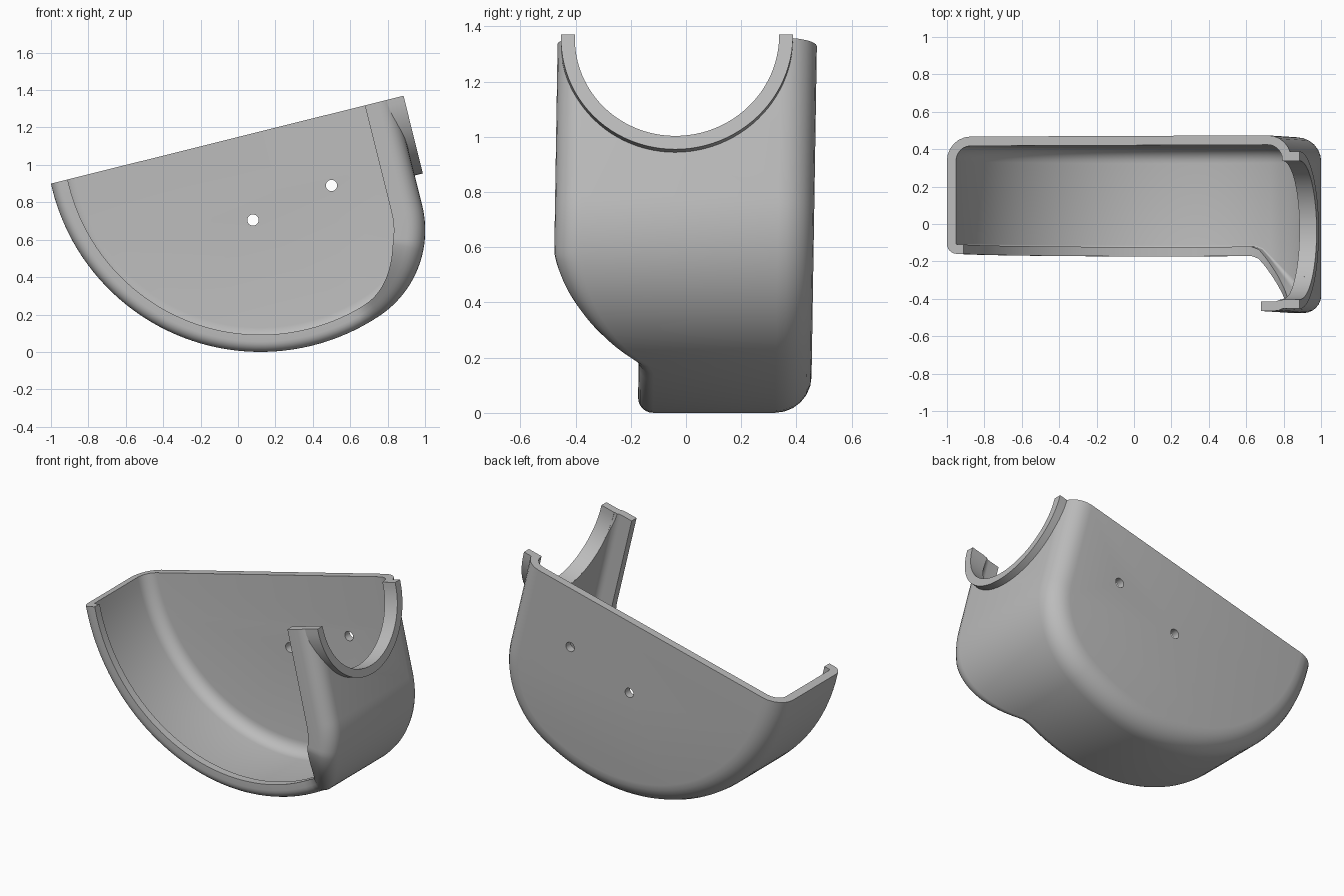
import bpy, bmesh, math
from mathutils import Matrix, Vector

cube = bpy.data.objects.get("Cube")
if cube:
    bpy.data.objects.remove(cube, do_unlink=True)

grey = bpy.data.materials.new("plain grey")
grey.use_nodes = True
colour = (0.5, 0.5, 0.5, 1)
grey.diffuse_color = colour
grey.node_tree.nodes["Principled BSDF"].inputs["Base Color"].default_value = colour

TILT = math.radians(14)
TOP = 1.115                  # height of the sloping rim in the tilted frame
BACK, FRONT, NOSE = 0.467, -0.16, -0.472
WALL, CORNER = 0.05, 0.13


def place(u, y, v):
    """Tilted frame (u along the rim, v across it) to model space, with slight draft."""
    x = u * math.cos(TILT) - v * math.sin(TILT)
    z = u * math.sin(TILT) + v * math.cos(TILT)
    return Vector((x, y + 0.016 * (z - 0.9), z))


def finish(bm, name):
    bmesh.ops.recalc_face_normals(bm, faces=bm.faces)
    mesh = bpy.data.meshes.new(name)
    bm.to_mesh(mesh)
    bm.free()
    mesh.materials.append(grey)
    obj = bpy.data.objects.new(name, mesh)
    bpy.context.collection.objects.link(obj)
    return obj


def arc(cu, cv, r, a0, a1, n):
    """Arc as (u, v, outward normal u, outward normal v)."""
    out = []
    for i in range(n + 1):
        a = math.radians(a0 + (a1 - a0) * i / n)
        c, s = math.cos(a), math.sin(a)
        out.append((cu + r * c, cv + r * s, c, s))
    return out


def section(front, r, lip):
    """Wall cross-section as (inward depth, y), from back plate round the lip and back."""
    steps = [math.pi / 2 * i / 6 for i in range(7)]
    ri = max(r - WALL, 0.008)
    rb = CORNER - WALL
    yc = BACK - CORNER
    pts = [(CORNER - CORNER * math.sin(a), yc + CORNER * math.cos(a)) for a in steps]
    pts += [(r - r * math.cos(a), front + r - r * math.sin(a)) for a in steps]
    pts += [(lip, front), (lip, front + WALL)]
    pts += [(WALL + ri - ri * math.cos(a), front + WALL + ri - ri * math.sin(a))
            for a in reversed(steps)]
    pts += [(CORNER - rb * math.sin(a), yc + rb * math.cos(a)) for a in reversed(steps)]
    return pts


# Outline: large arc, tighter arc, then the straight right wall
big, small, side = 1.147, 0.55, 1.145
cu, cv = 0.394, 1.084
su = side - small
sv = cv - math.sqrt((big - small) ** 2 - (su - cu) ** 2)
turn = 360 + math.degrees(math.atan2(sv - cv, su - cu))
path = [(cu - big, TOP, -1, 0)]
path += arc(cu, cv, big, 180, turn, 44)
path += arc(su, sv, small, turn, 360, 28)[1:]
path += [(side, 0.8, 1, 0), (side, TOP, 1, 0)]

# Shell: sweep the section along the outline, widening forward on the right
bm = bmesh.new()
rows = []
front = FRONT
for u, v, nu, nv in path:
    x = place(u, 0, v).x
    front = max(NOSE, min(front, FRONT - (x - 0.70) * 1.06))
    k = (FRONT - front) / (FRONT - NOSE)
    sec = section(front, 0.055 + 0.04 * k, 0.092 + 0.076 * k ** 2)
    rows.append([bm.verts.new(place(u - nu * d, y, v - nv * d)) for d, y in sec])
for a, b in zip(rows, rows[1:]):
    for j in range(len(a) - 1):
        bm.faces.new((a[j], a[j + 1], b[j + 1], b[j]))
bm.faces.new([row[0] for row in rows])
bm.faces.new([row[-1] for row in rows])
bm.faces.new(rows[0] + rows[-1][::-1])
shell = finish(bm, "housing_shell")


def cylinder(name, centre, direction, radius, length):
    bm = bmesh.new()
    spin = Vector((0, 0, 1)).rotation_difference(direction).to_matrix().to_4x4()
    bmesh.ops.create_cone(bm, cap_ends=True, segments=64, radius1=radius, radius2=radius,
                          depth=length, matrix=Matrix.Translation(centre) @ spin)
    obj = finish(bm, name)
    obj.hide_render = True
    return obj


# Pipe opening and two screw holes
PIPE_Y, PIPE_V = -0.04, 1.107
along = Vector((math.cos(TILT), 0, math.sin(TILT)))
cutters = [cylinder("pipe_cutter", place(1.16, PIPE_Y, PIPE_V), along, 0.373, 0.3)]
for x, z in ((0.08, 0.705), (0.5, 0.89)):
    cutters.append(cylinder("screw_cutter", Vector((x, 0.45, z)), Vector((0, 1, 0)), 0.03, 0.3))
bpy.context.view_layer.objects.active = shell
for cutter in cutters:
    mod = shell.modifiers.new("cut", 'BOOLEAN')
    mod.operation = 'DIFFERENCE'
    mod.solver = 'EXACT'
    mod.object = cutter
    bpy.ops.object.modifier_apply(modifier=mod.name)
    bpy.data.objects.remove(cutter, do_unlink=True)

# Half-round collar standing proud of the right wall
bm = bmesh.new()
rings = []
for i in range(49):
    a = math.pi + math.pi * i / 48
    ring = []
    for u, r in ((1.097, 0.42), (1.19, 0.42), (1.19, 0.37), (1.097, 0.37)):
        v = TOP if i in (0, 48) else PIPE_V + r * math.sin(a)
        ring.append(bm.verts.new(place(u, PIPE_Y + r * math.cos(a), v)))
    rings.append(ring)
for a, b in zip(rings, rings[1:]):
    for j in range(4):
        k = (j + 1) % 4
        bm.faces.new((a[j], a[k], b[k], b[j]))
bm.faces.new(rings[0])
bm.faces.new(rings[-1])
collar = finish(bm, "pipe_collar")

# Smooth curves, sharp edges
for obj in (shell, collar):
    bpy.ops.object.select_all(action='DESELECT')
    obj.select_set(True)
    bpy.context.view_layer.objects.active = obj
    bpy.ops.object.shade_smooth_by_angle(angle=math.radians(30))
